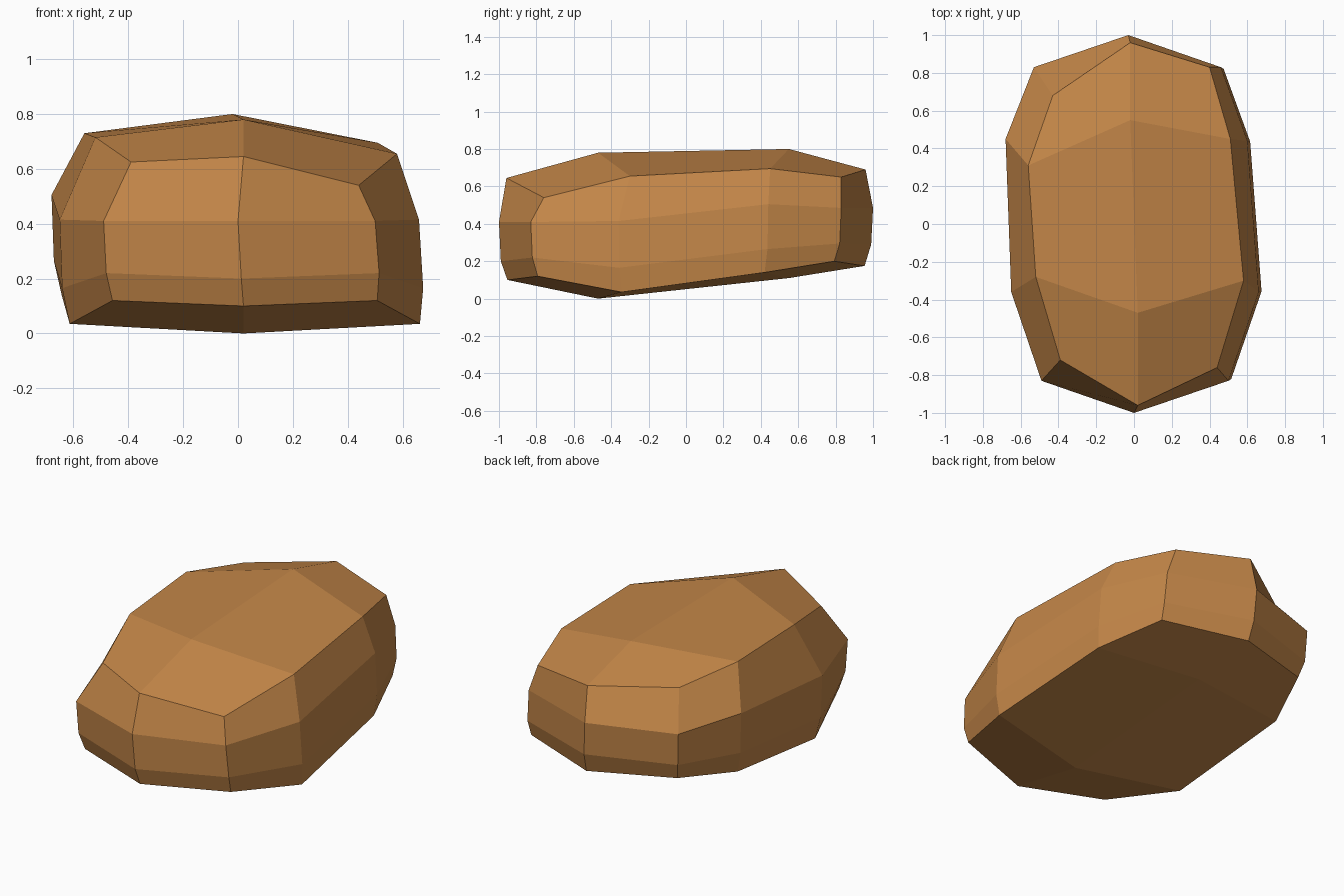
import bpy
import bmesh

if "Cube" in bpy.data.objects:
    bpy.data.objects.remove(bpy.data.objects["Cube"])

# Widest outline of the boulder, counter-clockwise from the front point
OUTLINE = [(0.00, -1.00), (0.50, -0.83), (0.66, -0.36), (0.60, 0.44), (0.46, 0.83),
           (-0.03, 1.00), (-0.53, 0.83), (-0.68, 0.45), (-0.65, -0.36), (-0.49, -0.83)]

# Chipped, uneven rim of the top
RIM = [(0.02, -0.96, 0.645), (0.44, -0.76, 0.54), (0.58, -0.30, 0.655), (0.51, 0.45, 0.695),
       (0.40, 0.83, 0.65), (-0.02, 0.96, 0.69), (-0.43, 0.68, 0.68), (-0.56, 0.31, 0.73),
       (-0.52, -0.28, 0.715), (-0.39, -0.72, 0.625)]

# Heights from front to back, shared by the left and right sides
MID_Z = [0.41, 0.41, 0.415, 0.505, 0.485, 0.485]
LOW_Z = [0.20, 0.22, 0.165, 0.265, 0.295, 0.29]
BASE_Z = [0.10, 0.12, 0.035, 0.14, 0.20, 0.175]
N = len(OUTLINE)


def ring(bm, heights, sx, shift, sy):
    """Scaled copy of the outline with heights per front-to-back station."""
    return [bm.verts.new((x * sx + shift, y * sy, heights[min(i, N - i)]))
            for i, (x, y) in enumerate(OUTLINE)]


def cap(bm, r, front, back):
    """Close a ring with six quads around a two-point ridge."""
    f, b = bm.verts.new(front), bm.verts.new(back)
    for quad in ((r[0], r[1], r[2], f), (r[0], f, r[8], r[9]),
                 (f, r[2], r[3], b), (f, b, r[7], r[8]),
                 (b, r[3], r[4], r[5]), (b, r[5], r[6], r[7])):
        bm.faces.new(quad)


bm = bmesh.new()
rings = [ring(bm, BASE_Z, 0.975, 0.02, 0.955),
         ring(bm, LOW_Z, 1.005, 0.012, 0.99),
         ring(bm, MID_Z, 1.0, 0.0, 1.0),
         [bm.verts.new(p) for p in RIM]]

# Side facets
for lower, upper in zip(rings, rings[1:]):
    for i in range(N):
        j = (i + 1) % N
        bm.faces.new((lower[i], lower[j], upper[j], upper[i]))

# Underside and top facets
cap(bm, rings[0], (0.02, -0.47, 0.0), (0.0, 0.55, 0.11))
cap(bm, rings[-1], (0.02, -0.47, 0.78), (-0.02, 0.55, 0.80))
bmesh.ops.recalc_face_normals(bm, faces=bm.faces)

mesh = bpy.data.meshes.new("boulder")
bm.to_mesh(mesh)
bm.free()

# Warm brown stone
stone = bpy.data.materials.new("brown stone")
stone.diffuse_color = (0.55, 0.24, 0.065, 1.0)
stone.use_nodes = True
stone.node_tree.nodes["Principled BSDF"].inputs["Base Color"].default_value = stone.diffuse_color
mesh.materials.append(stone)

boulder = bpy.data.objects.new("boulder", mesh)
bpy.context.collection.objects.link(boulder)
